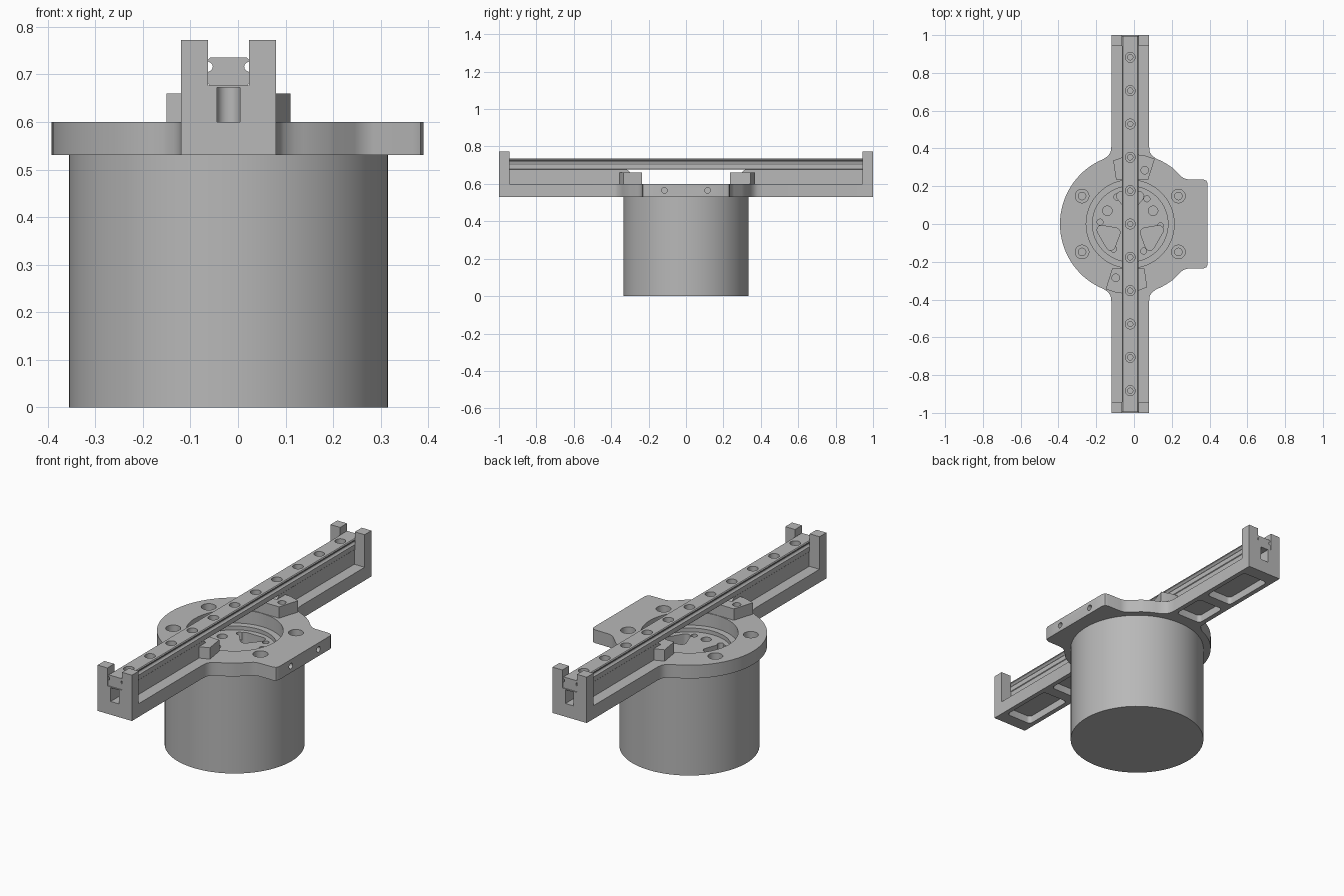
import bpy, bmesh
from math import cos, sin, pi, radians, atan2
from mathutils import Vector

if "Cube" in bpy.data.objects:
    bpy.data.objects.remove(bpy.data.objects["Cube"])

CX = -0.02                      # shared axis of motor, arm and rail
TOP, BASE = 0.60, 0.53          # bracket plate top and underside

grey = bpy.data.materials.new("machined_grey")
grey.use_nodes = True
colour = (0.48, 0.48, 0.48, 1)
grey.diffuse_color = colour
grey.node_tree.nodes["Principled BSDF"].inputs["Base Color"].default_value = colour


def prism(name, pts, lo, hi, axis="z"):
    """Extrude a 2D outline between lo and hi along an axis."""
    place = {"z": lambda a, b, c: (a, b, c),
             "y": lambda a, b, c: (a, c, b),
             "x": lambda a, b, c: (c, a, b)}[axis]
    bm = bmesh.new()
    face = bm.faces.new([bm.verts.new(place(a, b, lo)) for a, b in pts])
    step = Vector(place(0, 0, hi - lo))
    moved = bmesh.ops.extrude_face_region(bm, geom=[face])["geom"]
    bmesh.ops.translate(bm, vec=step, verts=[v for v in moved if isinstance(v, bmesh.types.BMVert)])
    bmesh.ops.recalc_face_normals(bm, faces=bm.faces[:])
    mesh = bpy.data.meshes.new(name)
    bm.to_mesh(mesh)
    bm.free()
    mesh.materials.append(grey)
    obj = bpy.data.objects.new(name, mesh)
    bpy.context.collection.objects.link(obj)
    return obj


def circle(x, y, r, n=32):
    return [(x + r * cos(2 * pi * i / n), y + r * sin(2 * pi * i / n)) for i in range(n)]


def rect(x0, y0, x1, y1):
    return [(x0, y0), (x1, y0), (x1, y1), (x0, y1)]


def rounded(corners, r, steps=6):
    """Outline around a counter-clockwise convex polygon grown by r."""
    out = []
    for i, (x, y) in enumerate(corners):
        px, py = corners[i - 1]
        nx, ny = corners[(i + 1) % len(corners)]
        a = atan2(px - x, y - py)
        turn = (atan2(x - nx, ny - y) - a) % (2 * pi)
        out += [(x + r * cos(a + turn * k / steps), y + r * sin(a + turn * k / steps))
                for k in range(steps + 1)]
    return out


def finish(obj, cutters=()):
    """Cut holes, apply and shade."""
    bpy.ops.object.select_all(action="DESELECT")
    bpy.context.view_layer.objects.active = obj
    obj.select_set(True)
    for c in cutters:
        m = obj.modifiers.new("cut", "BOOLEAN")
        m.operation, m.solver, m.object = "DIFFERENCE", "EXACT", c
        bpy.ops.object.modifier_apply(modifier=m.name)
        bpy.data.objects.remove(c)
    bpy.ops.object.shade_smooth_by_angle(angle=radians(30))


def polar(r, degrees):
    return CX + r * cos(radians(degrees)), r * sin(radians(degrees))


# Motor body with recessed, perforated top
cuts = [prism("recess", circle(CX, 0, 0.2, 64), 0.51, 0.6)]
for k in range(6):
    cuts.append(prism("screw_hole", circle(*polar(0.16, 60 * k - 3.5), 0.016, 20), 0.47, 0.58))
for k in range(3):
    x, y = polar(0.14, 30 + 120 * k)
    cuts.append(prism("vent_hole", circle(x, y, 0.025, 24), 0.45, 0.58))
    a = 90 + 120 * k
    tri = [polar(0.09, a), polar(0.155, a - 18), polar(0.155, a + 18)]
    cuts.append(prism("vent_slot", rounded(tri, 0.024), 0.45, 0.58))
finish(prism("motor_body", circle(CX, 0, 0.335, 96), 0, BASE), cuts)

# Bracket plate: disc, side lobe and long arm in one outline
half = [(0.39, 0.215), (0.383, 0.229), (0.368, 0.235), (0.285, 0.236), (0.262, 0.243), (0.245, 0.256)]
half += [polar(0.372, a) for a in range(53, 69, 3)]
half += [(0.096, 0.362), (0.084, 0.38), (0.08, 0.41), (0.08, 1), (-0.12, 1),
         (-0.12, 0.41), (-0.124, 0.38), (-0.136, 0.362)]
half += [polar(0.372, a) for a in range(112, 180, 4)]
outline = half + [polar(0.372, 180)] + [(x, -y) for x, y in reversed(half)]
cuts = [prism("bore", circle(CX, 0, 0.233, 64), 0.5, 0.7)]
for s in (-1, 1):
    for dx in (-0.255, 0.255):
        cuts.append(prism("mount_hole", circle(CX + dx, 0.148 * s, 0.02, 24), 0.5, 0.7))
        cuts.append(prism("mount_counterbore", circle(CX + dx, 0.148 * s, 0.036), 0.565, 0.7))
    cuts.append(prism("side_hole", circle(0.115 * s, 0.565, 0.015, 20), 0.32, 0.45, "x"))
    for lo, hi in ((0.4, 0.58), (0.64, 0.93)):
        y0, y1 = sorted((s * lo, s * hi))
        box = rect(CX - 0.055, y0 + 0.02, CX + 0.055, y1 - 0.02)
        cuts.append(prism("arm_pocket", rounded(box, 0.02), 0.5, 0.57))
finish(prism("bracket_plate", outline, BASE, TOP), cuts)

for s, side in ((-1, "front"), (1, "back")):
    # End wall with a rail notch and a window
    lo, hi = sorted((0.943 * s, s))
    cuts = [prism("notch", rect(CX - 0.043, 0.677, CX + 0.043, 0.9), lo - 0.1, hi + 0.1, "y"),
            prism("window", rect(CX - 0.024, TOP, CX + 0.024, 0.672), lo - 0.1, hi + 0.1, "y")]
    finish(prism(side + "_end_wall", rect(CX - 0.1, TOP - 0.002, CX + 0.1, 0.772), lo, hi, "y"), cuts)

    # Rib carrying the rail, hollowed behind the window
    rib = [(0.25 * s, TOP - 0.002), (0.945 * s, TOP - 0.002), (0.945 * s, 0.68),
           (0.32 * s, 0.68), (0.285 * s, 0.65)]
    lo, hi = sorted((0.88 * s, 1.1 * s))
    hollow = rounded(rect(CX - 0.001, lo + 0.024, CX + 0.001, hi), 0.023)
    finish(prism(side + "_rail_rib", rib, CX - 0.04, CX + 0.04, "x"),
           [prism("hollow", hollow, TOP, 0.672)])

    # Raised wedge block beside the rib
    block = [(-0.075, 0.235), (0.095, 0.235), (0.13, 0.345), (0.07, 0.365), (0, 0.37), (-0.09, 0.335)]
    wedge = [(CX + s * x, s * y) for x, y in block]
    finish(prism(side + "_wedge_block", wedge, TOP - 0.002, 0.66),
           [prism("wedge_hole", circle(CX + 0.077 * s, 0.285 * s, 0.02, 24), 0.61, 0.7)])

# Linear rail with side grooves and counterbored holes
right = [(0.04, 0.677), (0.043, 0.68), (0.043, 0.705)]
right += [(0.043 - 0.01 * sin(pi * k / 6), 0.716 - 0.01 * cos(pi * k / 6)) for k in range(1, 6)]
right += [(0.043, 0.727), (0.043, 0.731), (0.039, 0.735)]
section = [(CX + x, z) for x, z in right] + [(CX - x, z) for x, z in reversed(right)]
cuts = []
for k in range(-5, 6):
    cuts.append(prism("rail_hole", circle(CX, 0.1765 * k, 0.014, 20), 0.685, 0.8))
    cuts.append(prism("rail_counterbore", circle(CX, 0.1765 * k, 0.026, 28), 0.705, 0.8))
finish(prism("linear_rail", section, -0.995, 0.995, "y"), cuts)
